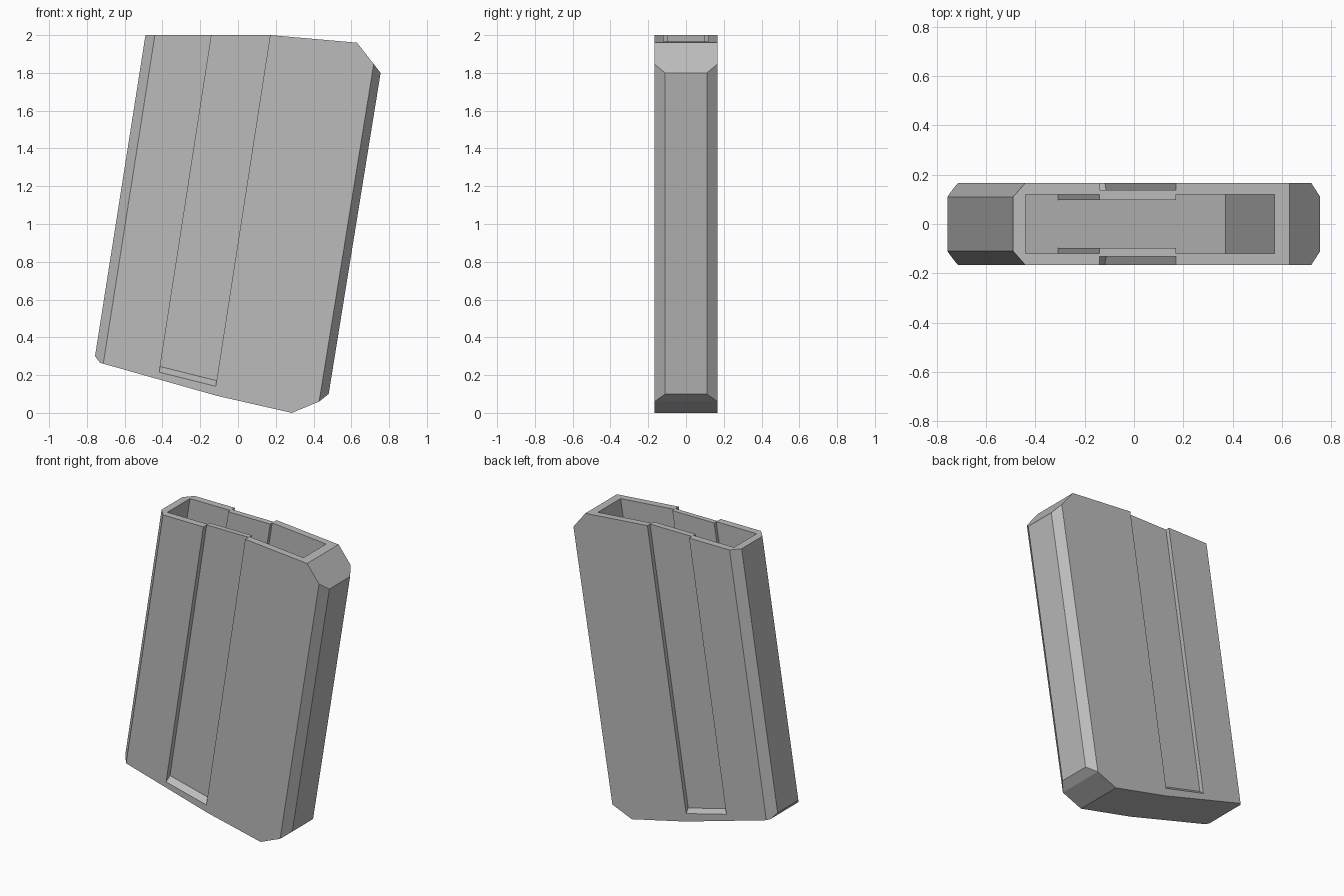
import bpy
import bmesh
from mathutils import Vector

if "Cube" in bpy.data.objects:
    bpy.data.objects.remove(bpy.data.objects["Cube"], do_unlink=True)

HALF = 0.167   # half thickness of the body

grey = bpy.data.materials.new("plain_grey")
grey.use_nodes = True
colour = (0.5, 0.5, 0.5, 1)
grey.diffuse_color = colour
grey.node_tree.nodes["Principled BSDF"].inputs["Base Color"].default_value = colour


def make_object(name, bm):
    bmesh.ops.recalc_face_normals(bm, faces=bm.faces)
    mesh = bpy.data.meshes.new(name)
    bm.to_mesh(mesh)
    bm.free()
    mesh.materials.append(grey)
    obj = bpy.data.objects.new(name, mesh)
    bpy.context.collection.objects.link(obj)
    return obj


def loft(bm, lower, upper):
    """Closed solid between two matching rings of points."""
    a = [bm.verts.new(p) for p in lower]
    b = [bm.verts.new(p) for p in upper]
    bm.faces.new(a)
    bm.faces.new(b)
    for i in range(len(a)):
        j = (i + 1) % len(a)
        bm.faces.new((a[i], a[j], b[j], b[i]))


def leaning_cutter(name, plan, lean, base, fall, ramp=lambda y: 0):
    """Leaning prism whose floor follows z = base + fall * x + ramp(y)."""
    lower, upper = [], []
    for x, y in plan:
        z = (base + ramp(y) + fall * (x - 2 * lean)) / (1 - fall * lean)
        lower.append((x + lean * (z - 2), y, z))
        upper.append((x + lean * 0.2, y, 2.2))
    bm = bmesh.new()
    loft(bm, lower, upper)
    obj = make_object(name, bm)
    obj.hide_render = True
    return obj


# Body: side outline extruded through the thickness
outline = [(-0.49, 2), (0.17, 2), (0.63, 1.96), (0.755, 1.8), (0.48, 0.1),
           (0.43, 0.06), (0.285, 0), (-0.11, 0.09), (-0.73, 0.265), (-0.757, 0.3)]
bm = bmesh.new()
loft(bm, [(x, -HALF, z) for x, z in outline], [(x, HALF, z) for x, z in outline])

# Chamfers along the four long edges
for side, top, bottom, inset in ((1, (0.755, 1.8), (0.48, 0.1), 0.044),
                                 (-1, (-0.49, 2), (-0.757, 0.3), 0.05)):
    for s in (-1, 1):
        point = Vector((top[0], s * 0.11, top[1]))
        along = Vector((top[0] - bottom[0], 0, top[1] - bottom[1]))
        across = Vector((-side * inset, s * (HALF - 0.11), 0))
        normal = along.cross(across).normalized()
        if normal.x * side < 0:
            normal.negate()
        cut = bmesh.ops.bisect_plane(bm, geom=bm.verts[:] + bm.edges[:] + bm.faces[:],
                                     dist=1e-5, plane_co=point, plane_no=normal,
                                     clear_outer=True)
        rim = [e for e in cut["geom_cut"] if isinstance(e, bmesh.types.BMEdge)]
        bmesh.ops.holes_fill(bm, edges=rim, sides=0)
body = make_object("magazine_body", bm)

# Open cavity, narrowed where the outer grooves press inwards
wide, narrow = 0.12, 0.098
half_plan = [(-0.44, wide), (-0.14, wide), (-0.14, narrow),
             (0.17, narrow), (0.17, wide), (0.575, wide)]
plan = half_plan + [(x, -y) for x, y in reversed(half_plan)]
cutters = [leaning_cutter("cavity_cutter", plan, 0.16, 0.85, -0.34)]

# Groove on each broad face, with a sloped lower end
for name, s, depth in (("front_groove_cutter", -1, 0.132), ("back_groove_cutter", 1, 0.138)):
    plan = [(-0.14, s * depth), (0.17, s * depth), (0.17, s * 0.2), (-0.14, s * 0.2)]
    cutters.append(leaning_cutter(name, plan, 0.155, 0.1425, -0.25,
                                  lambda y: -0.9 * (abs(y) - depth)))

bpy.context.view_layer.objects.active = body
for cutter in cutters:
    mod = body.modifiers.new(cutter.name, "BOOLEAN")
    mod.operation = "DIFFERENCE"
    mod.solver = "EXACT"
    mod.object = cutter
    bpy.ops.object.modifier_apply(modifier=mod.name)
    bpy.data.objects.remove(cutter, do_unlink=True)
